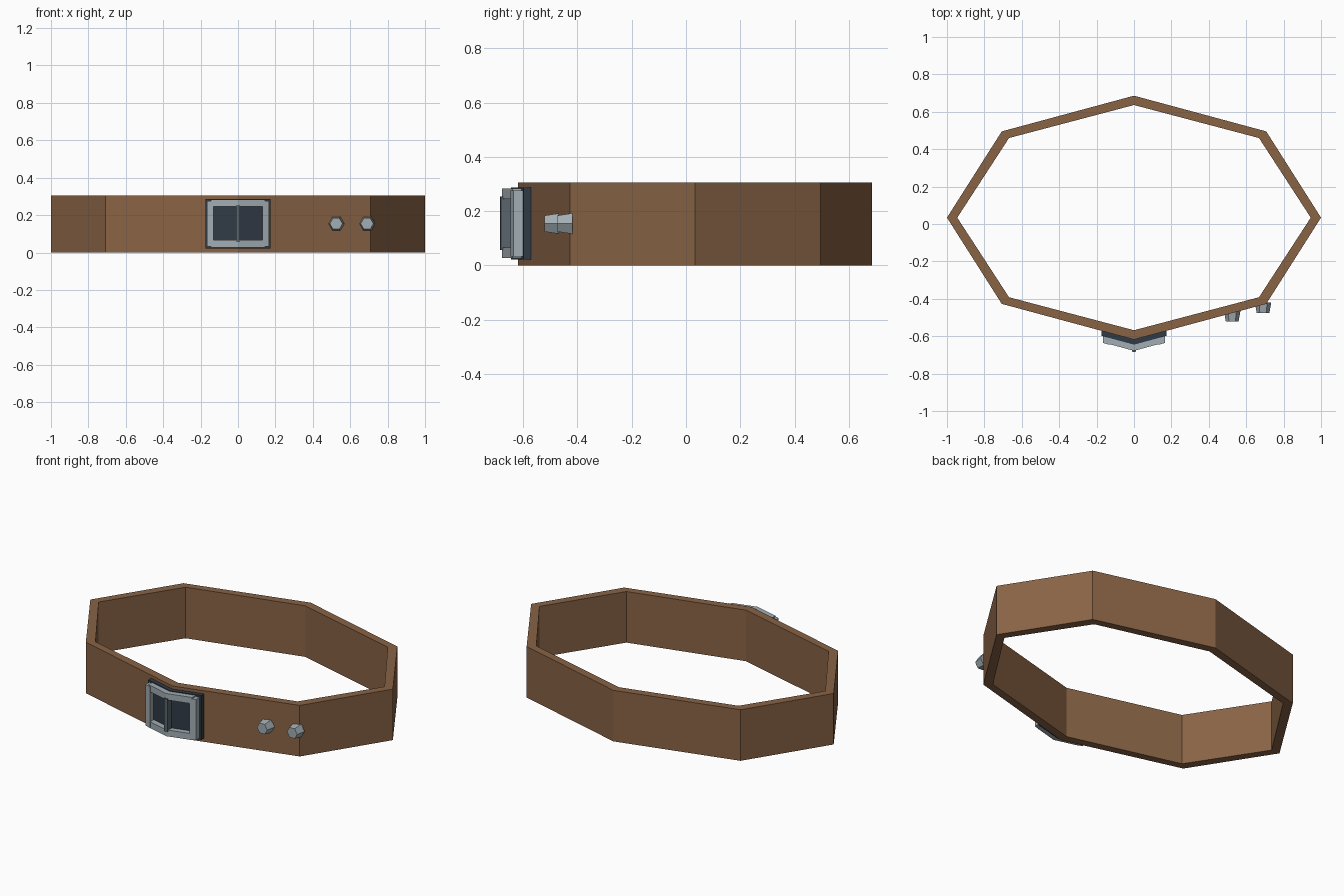
import bpy, bmesh, math

if "Cube" in bpy.data.objects:
    bpy.data.objects.remove(bpy.data.objects["Cube"])

SLOPE = 0.27  # how the front panels fall away from the centre crease


def material(name, rgb):
    m = bpy.data.materials.new(name)
    m.diffuse_color = (*rgb, 1)
    m.use_nodes = True
    m.node_tree.nodes["Principled BSDF"].inputs["Base Color"].default_value = m.diffuse_color
    return m


LEATHER = material("leather", (0.25, 0.125, 0.06))
DARK = material("dark_metal", (0.03, 0.042, 0.06))
STEEL = material("steel", (0.36, 0.42, 0.45))
PRONG = material("prong_metal", (0.10, 0.13, 0.15))


def finish(name, bm, mat):
    bmesh.ops.recalc_face_normals(bm, faces=bm.faces)
    me = bpy.data.meshes.new(name)
    bm.to_mesh(me)
    bm.free()
    ob = bpy.data.objects.new(name, me)
    me.materials.append(mat)
    bpy.context.collection.objects.link(ob)
    return ob


def bent_bar(name, xs, front, back, z0, z1, mat):
    """Bar following the creased belt front; front/back are y at the crease."""
    pts = [(x, front + SLOPE * abs(x)) for x in xs]
    pts += [(x, back + SLOPE * abs(x)) for x in reversed(xs)]
    bm = bmesh.new()
    lo = [bm.verts.new((x, y, z0)) for x, y in pts]
    hi = [bm.verts.new((x, y, z1)) for x, y in pts]
    bm.faces.new(lo)
    bm.faces.new(hi)
    n = len(pts)
    for i in range(n):
        j = (i + 1) % n
        bm.faces.new((lo[i], lo[j], hi[j], hi[i]))
    return finish(name, bm, mat)


# Eight-sided belt loop
bm = bmesh.new()
rings = []
for rx, ry, z in ((1, 0.652, 0), (1, 0.652, 0.305), (0.945, 0.602, 0.305), (0.945, 0.602, 0)):
    rings.append([bm.verts.new((rx * math.cos(i * math.pi / 4),
                                0.034 + ry * math.sin(i * math.pi / 4), z)) for i in range(8)])
for k in range(4):
    a, b = rings[k], rings[(k + 1) % 4]
    for i in range(8):
        j = (i + 1) % 8
        bm.faces.new((a[i], a[j], b[j], b[i]))
finish("belt_strap", bm, LEATHER)

# Buckle: dark backing, four frame bars, prong
bent_bar("buckle_backing", (-0.175, 0, 0.175), -0.645, -0.618, 0.022, 0.287, DARK)
bent_bar("buckle_top_bar", (-0.145, 0, 0.145), -0.678, -0.643, 0.245, 0.283, STEEL)
bent_bar("buckle_bottom_bar", (-0.145, 0, 0.145), -0.678, -0.643, 0.028, 0.066, STEEL)
for side, s in (("left", -1), ("right", 1)):
    bent_bar(f"buckle_{side}_bar", (s * 0.13, s * 0.167), -0.681, -0.643, 0.032, 0.276, STEEL)
bent_bar("buckle_prong", (-0.011, 0, 0.011), -0.685, -0.643, 0.057, 0.254, PRONG)

# Two tapered six-sided studs
for n, (x, front) in enumerate(((0.525, -0.522), (0.69, -0.475)), 1):
    bm = bmesh.new()
    ends = []
    for r, y in ((0.034, front), (0.044, front + 0.056)):
        ends.append([bm.verts.new((x + r * math.cos(i * math.pi / 3), y,
                                   0.154 + r * math.sin(i * math.pi / 3))) for i in range(6)])
    for e in ends:
        bm.faces.new(e)
    for i in range(6):
        j = (i + 1) % 6
        bm.faces.new((ends[0][i], ends[0][j], ends[1][j], ends[1][i]))
    finish(f"stud_{n}", bm, STEEL)
